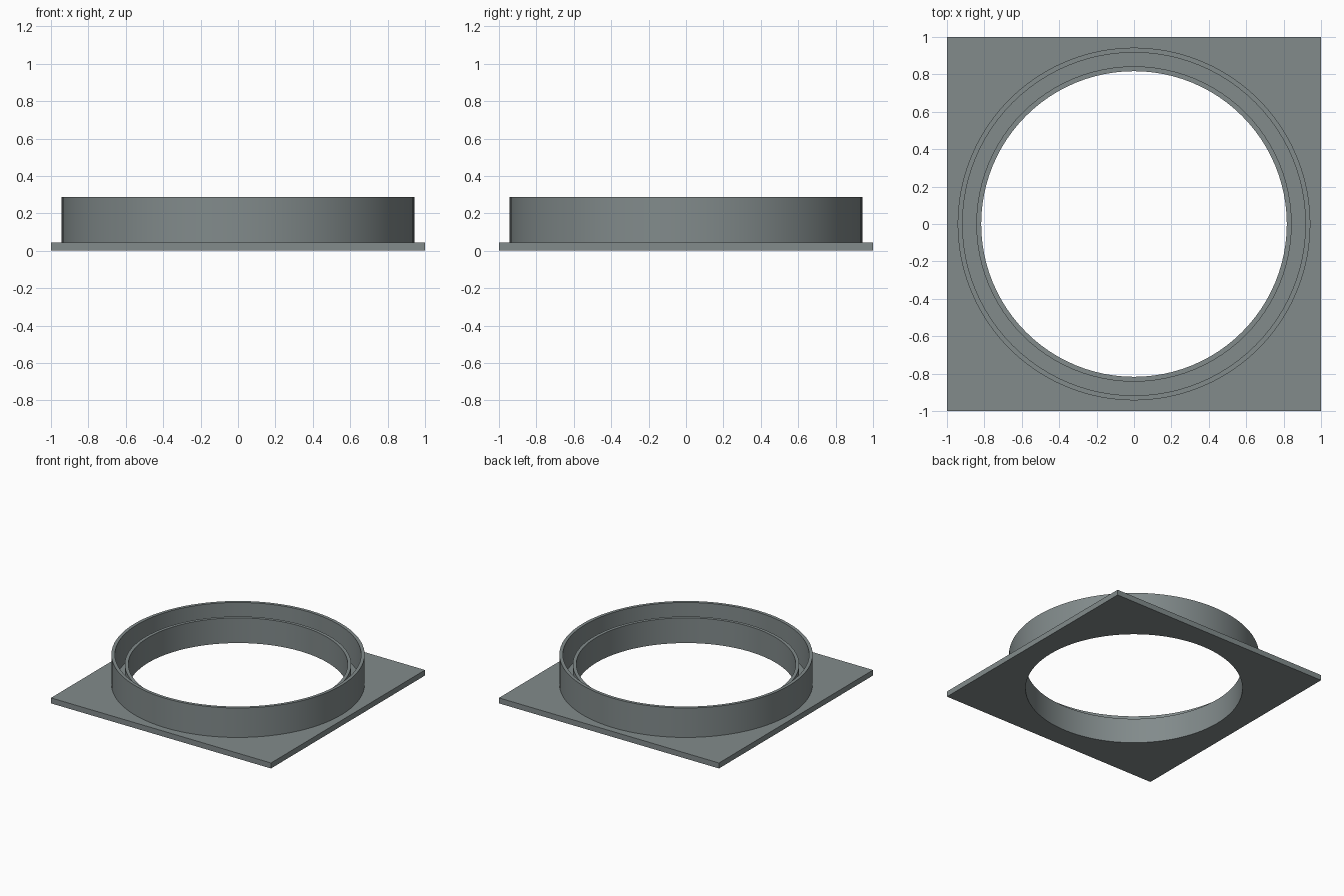
import bpy, bmesh, math

if "Cube" in bpy.data.objects:
    bpy.data.objects.remove(bpy.data.objects["Cube"])

N = 96              # segments around (multiple of 8, so the square corners are hit)
PLATE_TOP = 0.045

grey = bpy.data.materials.new("slate grey")
grey.diffuse_color = (0.223, 0.258, 0.260, 1.0)
grey.use_nodes = True
grey.node_tree.nodes["Principled BSDF"].inputs["Base Color"].default_value = grey.diffuse_color


def loop_points(size, z, square=False):
    """Closed loop of N points: a circle, or a square of the same half width."""
    pts = []
    for i in range(N):
        a = 2 * math.pi * i / N
        c, s = math.cos(a), math.sin(a)
        k = size / max(abs(c), abs(s)) if square else size
        pts.append((c * k, s * k, z))
    return pts


def swept_part(name, loops):
    """Joins consecutive loops, and the last to the first, into a closed solid."""
    bm = bmesh.new()
    rings = [[bm.verts.new(p) for p in pts] for pts in loops]
    for r, ring in enumerate(rings):
        nxt = rings[(r + 1) % len(rings)]
        for i in range(N):
            j = (i + 1) % N
            bm.faces.new((ring[i], ring[j], nxt[j], nxt[i]))
    bmesh.ops.recalc_face_normals(bm, faces=bm.faces)
    mesh = bpy.data.meshes.new(name)
    bm.to_mesh(mesh)
    bm.free()
    mesh.materials.append(grey)
    obj = bpy.data.objects.new(name, mesh)
    bpy.context.collection.objects.link(obj)
    bpy.ops.object.select_all(action='DESELECT')
    obj.select_set(True)
    bpy.context.view_layer.objects.active = obj
    bpy.ops.object.shade_smooth_by_angle(angle=math.radians(30))
    return obj


# Square flange with round opening, inner lip, channel and taller outer collar
swept_part("flanged_collar", [
    loop_points(1.0, 0.0, True),
    loop_points(1.0, PLATE_TOP, True),
    loop_points(0.943, PLATE_TOP),
    loop_points(0.943, 0.287),
    loop_points(0.917, 0.287),
    loop_points(0.917, PLATE_TOP),
    loop_points(0.843, PLATE_TOP),
    loop_points(0.843, 0.207),
    loop_points(0.817, 0.207),
    loop_points(0.817, 0.0),
])
